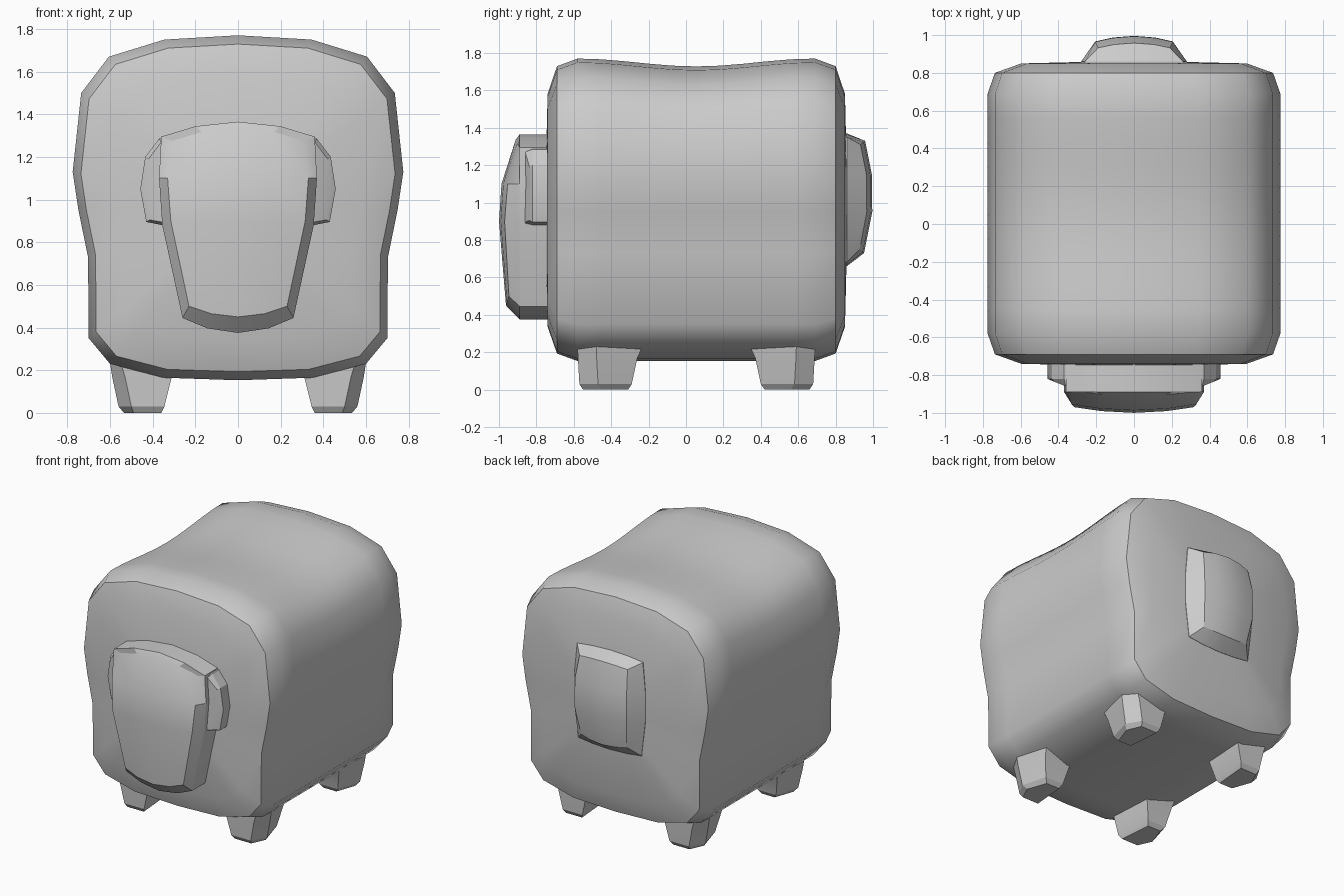
import bpy, bmesh
from math import cos, pi, radians

if "Cube" in bpy.data.objects:
    bpy.data.objects.remove(bpy.data.objects["Cube"])

MID = 0.055  # body centre along y


def finish(name, bm, angle):
    bmesh.ops.recalc_face_normals(bm, faces=bm.faces)
    me = bpy.data.meshes.new(name)
    bm.to_mesh(me)
    bm.free()
    ob = bpy.data.objects.new(name, me)
    bpy.context.collection.objects.link(ob)
    bpy.ops.object.select_all(action='DESELECT')
    ob.select_set(True)
    bpy.context.view_layer.objects.active = ob
    bpy.ops.object.shade_smooth_by_angle(angle=radians(angle))
    return ob


def bridge(bm, a, b):
    n = len(a)
    for i in range(n):
        bm.faces.new((a[i], a[(i + 1) % n], b[(i + 1) % n], b[i]))


def loft(bm, rings):
    loops = [[bm.verts.new(p) for p in r] for r in rings]
    for a, b in zip(loops, loops[1:]):
        bridge(bm, a, b)
    return loops


# Body: rounded profile lofted along y, with a sagging back and stepped round ends
half = [(0.35, 0.165), (0.60, 0.23), (0.70, 0.35), (0.703, 0.73), (0.748, 0.95),
        (0.775, 1.13), (0.735, 1.5), (0.605, 1.67), (0.345, 1.75)]
profile = [(0, 0.153)] + half + [(0, 1.77)] + [(-x, z) for x, z in reversed(half)]


def body_ring(y, s):
    ring = []
    for x, z in profile:
        sag = 0
        if abs(y) < 0.635:
            sag = 0.042 * cos(pi * y / 1.27) ** 2 * max(0, min(1, (z - 1.2) / 0.45))
        ring.append((x * s, y + MID, 0.95 + (z - 0.95) * s - sag))
    return ring


stations = [(-0.795, 0.77), (-0.745, 0.95)]
stations += [(-0.635 + 1.27 * i / 10, 1) for i in range(11)]
stations += [(0.745, 0.95), (0.795, 0.77)]
bm = bmesh.new()
loops = loft(bm, [body_ring(y, s) for y, s in stations])
for loop, y in ((loops[0], -0.81), (loops[-1], 0.81)):
    tip = bm.verts.new((0, y + MID, 0.95))
    for i in range(len(loop)):
        bm.faces.new((loop[i], loop[(i + 1) % len(loop)], tip))
finish("body", bm, 50)


# Legs: stubby five-sided feet flaring into the body
def leg_ring(xi, xm, xo, yo, yi, z, sx, sy):
    pts = [(xi, yo), (xm, yo), (xo, yo + 0.1), (xo - 0.05, yi), (xi + 0.02, yi)]
    return [(sx * x, MID + sy * (y - MID), z) for x, y in pts]


for sx, side in ((1, "right"), (-1, "left")):
    for sy, end in ((1, "front"), (-1, "back")):
        bm = bmesh.new()
        loops = loft(bm, [leg_ring(*r, sx, sy) for r in (
            (0.36, 0.49, 0.535, -0.55, -0.31, 0.0),
            (0.345, 0.50, 0.56, -0.57, -0.29, 0.03),
            (0.31, 0.53, 0.59, -0.578, -0.26, 0.17),
            (0.30, 0.55, 0.60, -0.58, -0.23, 0.235))])
        bm.faces.new(loops[0])
        bm.faces.new(loops[-1])
        finish(f"{end}_{side}_leg", bm, 20)


# Domed panel: curved grid face with bevelled rim, used for head and tail
def panel(name, face_rows, rim_rows, depth, rim_y, base_y):
    us = (-1, -0.55, 0, 0.55, 1)

    def grid(rows, fy):
        return [[(u * w, fy(u * w, z), z - d * u * u) for u in us] for w, z, d in rows]

    def outline(g):
        return (g[0] + [r[-1] for r in g[1:]] + g[-1][-2::-1]
                + [r[0] for r in g[-2:0:-1]])

    bm = bmesh.new()
    front = [[bm.verts.new(p) for p in row] for row in grid(face_rows, depth)]
    for a, b in zip(front, front[1:]):
        for i in range(len(us) - 1):
            bm.faces.new((a[i], a[i + 1], b[i + 1], b[i]))
    last = outline(front)
    for y in (rim_y, base_y):
        ring = [bm.verts.new(p) for p in outline(grid(rim_rows, lambda x, z: y))]
        bridge(bm, last, ring)
        last = ring
    bm.faces.new(last)
    return finish(name, bm, 22)


def head_y(x, z):
    k = 0.6 if z > 0.95 else 0.15
    return -1.0 + 0.3 * x * x + k * (z - 0.95) ** 2


panel("head",
      [(0.31, 1.335, 0.06), (0.33, 1.1, 0), (0.315, 0.9, 0), (0.23, 0.45, -0.05)],
      [(0.36, 1.365, 0.07), (0.37, 1.1, 0), (0.355, 0.88, 0), (0.26, 0.375, -0.07)],
      head_y, -0.89, -0.72)

panel("tail",
      [(0.19, 1.33, 0.02), (0.205, 1.15, 0), (0.205, 0.95, 0), (0.18, 0.73, -0.02)],
      [(0.26, 1.37, 0.02), (0.28, 1.15, 0), (0.28, 0.93, 0), (0.25, 0.66, -0.02)],
      lambda x, z: 1.0 - 0.7 * x * x - 0.5 * (z - 1.04) ** 2, 0.86, 0.8)

# Ears: curved flaps on both sides of the head
outer = [(0.30, 1.30), (0.37, 1.285), (0.435, 1.20), (0.458, 1.05), (0.43, 0.895), (0.30, 0.87)]
inner = [(0.30, 1.29), (0.36, 1.27), (0.42, 1.19), (0.44, 1.05), (0.415, 0.905), (0.30, 0.885)]
for s, side in ((1, "right"), (-1, "left")):
    bm = bmesh.new()
    loops = loft(bm, [[(s * x, -0.70, z) for x, z in outer],
                      [(s * x, -0.82, z) for x, z in outer],
                      [(s * x, -0.82 - 0.4 * (0.46 - x), z) for x, z in inner]])
    bm.faces.new(loops[0])
    bm.faces.new(loops[-1])
    finish(f"{side}_ear", bm, 25)
